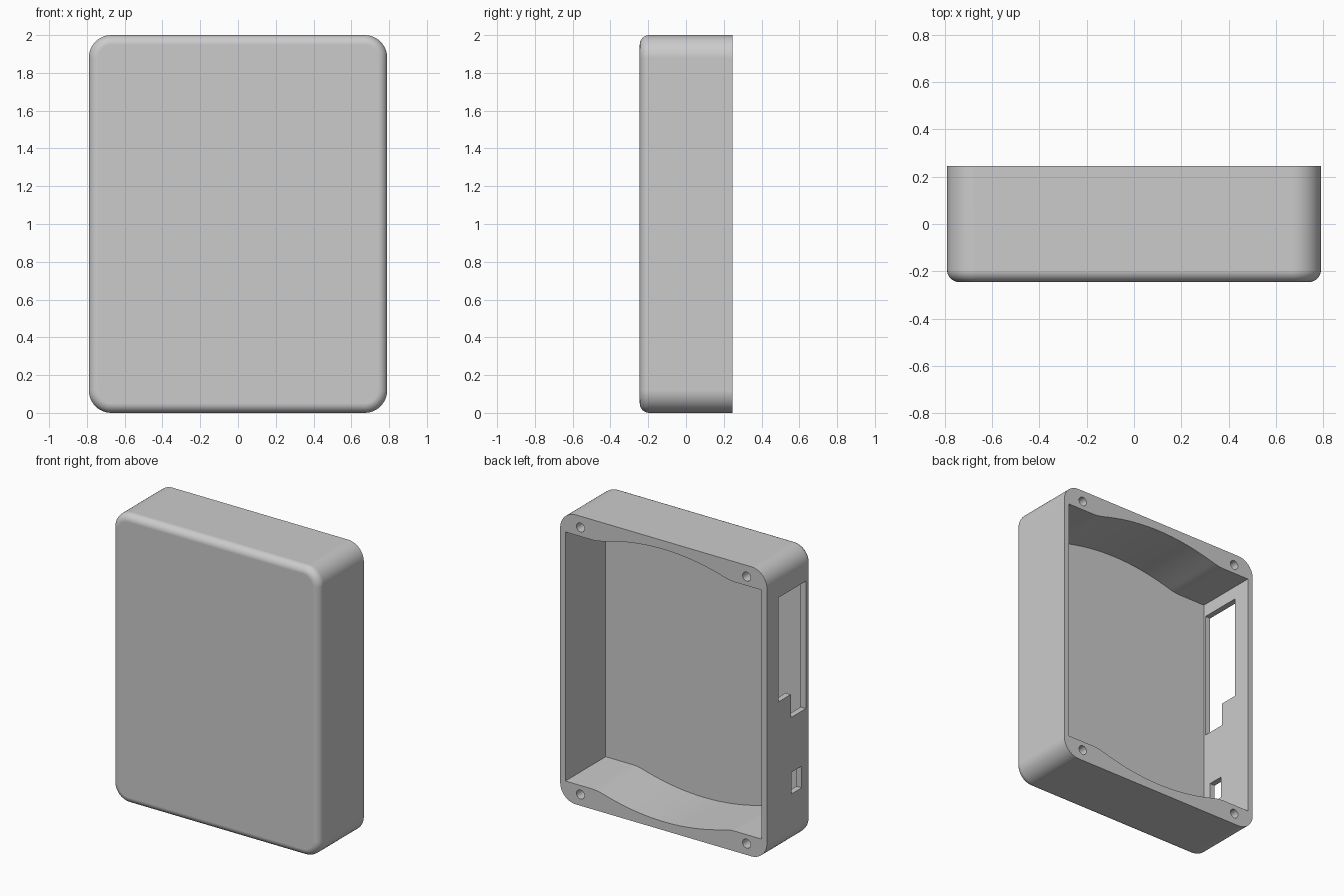
import bpy, bmesh, math
from mathutils import Matrix

if "Cube" in bpy.data.objects:
    bpy.data.objects.remove(bpy.data.objects["Cube"], do_unlink=True)

W, D, H = 0.79, 0.245, 2.0      # half width, half depth, height
WALL, FLOOR = 0.04, -0.195      # side wall thickness, inner front face
MID = H / 2

grey = bpy.data.materials.new("plain_grey")
grey.use_nodes = True
grey.diffuse_color = (0.6, 0.6, 0.6, 1)
grey.node_tree.nodes["Principled BSDF"].inputs["Base Color"].default_value = (0.6, 0.6, 0.6, 1)


def make_object(name, bm):
    bmesh.ops.recalc_face_normals(bm, faces=bm.faces)
    mesh = bpy.data.meshes.new(name)
    bm.to_mesh(mesh)
    bm.free()
    mesh.materials.append(grey)
    obj = bpy.data.objects.new(name, mesh)
    bpy.context.collection.objects.link(obj)
    return obj


def prism(name, outline, axis, start, end):
    """Extrude a 2D outline along x (y,z points) or y (x,z points)."""
    bm = bmesh.new()
    place = (lambda a, b: (start, a, b)) if axis == "x" else (lambda a, b: (a, start, b))
    face = bm.faces.new([bm.verts.new(place(a, b)) for a, b in outline])
    moved = bmesh.ops.extrude_face_region(bm, geom=[face])["geom"]
    shift = (end - start, 0, 0) if axis == "x" else (0, end - start, 0)
    bmesh.ops.translate(bm, vec=shift, verts=[v for v in moved if isinstance(v, bmesh.types.BMVert)])
    return make_object(name, bm)


# Outer shell: rounded corners, then a small round around the front rim
bm = bmesh.new()
bmesh.ops.create_cube(bm, size=1, matrix=Matrix.Translation((0, 0, MID)) @ Matrix.Diagonal((2 * W, 2 * D, H, 1)))
corners = [e for e in bm.edges if abs(e.verts[0].co.y - e.verts[1].co.y) > D]
bmesh.ops.bevel(bm, geom=corners, offset=0.12, segments=12, profile=0.5, affect='EDGES')
rim = [e for e in bm.edges if all(v.co.y < -D + 0.001 for v in e.verts)]
bmesh.ops.bevel(bm, geom=rim, offset=0.05, segments=8, profile=0.5, affect='EDGES')
case = make_object("case_shell", bm)


# Cavity outline: straight sides, gently arched top and bottom
def arch(x):
    p = 0.08 * (1 - (x / 0.5) ** 2)
    return 0.86 + ((p + math.hypot(p, 0.008)) / 2 if abs(x) < 0.54 else 0)


inner = W - WALL
xs = [-inner] + [-0.54 + 1.08 * i / 48 for i in range(49)] + [inner]
outline = [(x, MID + arch(x)) for x in xs] + [(x, MID - arch(x)) for x in reversed(xs)]
cutters = [prism("cavity_cutter", outline, "y", FLOOR, D + 0.2)]

# Stepped window and small port through the model's right wall
window = [(-0.18, 0.89), (-0.015, 0.89), (-0.015, 1.05), (0.118, 1.05), (0.118, 1.77), (-0.18, 1.77)]
port = [(-0.135, 0.36), (-0.025, 0.36), (-0.025, 0.51), (-0.135, 0.51)]
for name, shape in (("window_cutter", window), ("port_cutter", port)):
    cutters.append(prism(name, shape, "x", -W - 0.1, -W + 0.1))

# Blind screw holes in the four back corners
for sx in (-1, 1):
    for sz in (-1, 1):
        ring = [(sx * 0.635 + 0.031 * math.cos(math.tau * i / 24),
                 MID + sz * 0.922 + 0.031 * math.sin(math.tau * i / 24)) for i in range(24)]
        cutters.append(prism("screw_hole_cutter", ring, "y", D - 0.3, D + 0.1))

# Cut everything out of the shell
bpy.context.view_layer.objects.active = case
case.select_set(True)
for cutter in cutters:
    cutter.hide_render = True
    mod = case.modifiers.new("cut", 'BOOLEAN')
    mod.operation = 'DIFFERENCE'
    mod.solver = 'EXACT'
    mod.object = cutter
    bpy.ops.object.modifier_apply(modifier=mod.name)
    bpy.data.objects.remove(cutter, do_unlink=True)

# Smooth rounds, crisp edges
bpy.ops.object.shade_smooth_by_angle(angle=math.radians(30))
weighted = case.modifiers.new("even_shading", 'WEIGHTED_NORMAL')
weighted.keep_sharp = True
